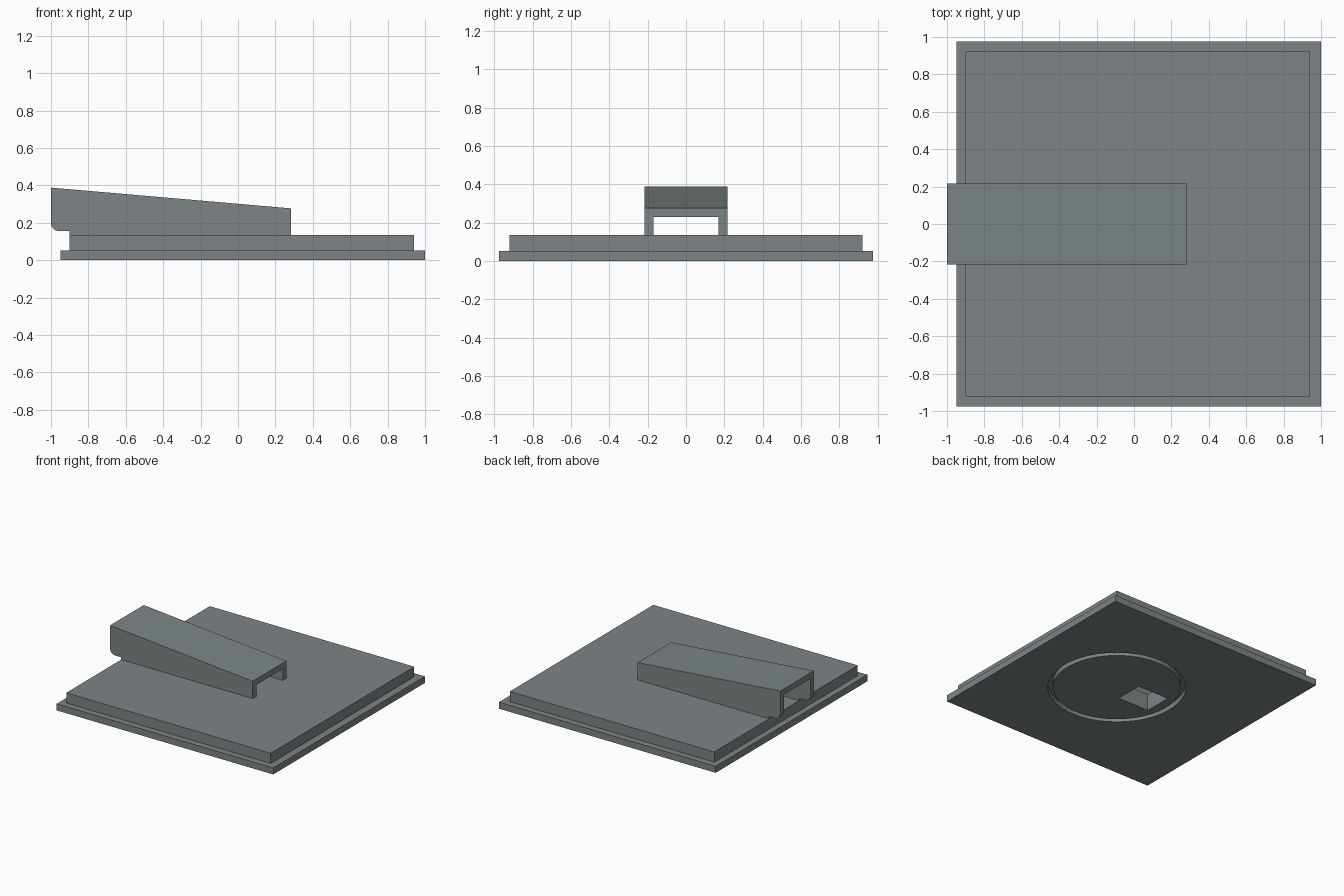
import bpy, bmesh, math

if "Cube" in bpy.data.objects:
    bpy.data.objects.remove(bpy.data.objects["Cube"])

grey = bpy.data.materials.new("slate grey")
grey.diffuse_color = (0.205, 0.235, 0.24, 1)
grey.use_nodes = True
grey.node_tree.nodes["Principled BSDF"].inputs["Base Color"].default_value = grey.diffuse_color


def finish(name, bm):
    bmesh.ops.recalc_face_normals(bm, faces=bm.faces)
    mesh = bpy.data.meshes.new(name)
    bm.to_mesh(mesh)
    bm.free()
    mesh.materials.append(grey)
    ob = bpy.data.objects.new(name, mesh)
    bpy.context.collection.objects.link(ob)
    return ob


def loft(name, rings):
    """Closed solid from a list of matching vertex rings, capped at both ends."""
    bm = bmesh.new()
    loops = [[bm.verts.new(p) for p in ring] for ring in rings]
    n = len(loops[0])
    for a, b in zip(loops, loops[1:]):
        for i in range(n):
            j = (i + 1) % n
            bm.faces.new((a[i], a[j], b[j], b[i]))
    bm.faces.new(loops[0])
    bm.faces.new(loops[-1])
    return finish(name, bm)


def rect(x0, x1, y, z):
    return [(x0, -y, z), (x1, -y, z), (x1, y, z), (x0, y, z)]


def side_profile(name, pts, half_width):
    return loft(name, [[(x, y, z) for x, z in pts] for y in (-half_width, half_width)])


def cut(target, cutter):
    cutter.hide_render = True
    cutter.hide_viewport = True
    mod = target.modifiers.new(cutter.name, 'BOOLEAN')
    mod.operation = 'DIFFERENCE'
    mod.solver = 'EXACT'
    mod.object = cutter


# Stepped base: wide plate with a smaller slab on it
base = loft("stepped_base", [rect(-0.95, 1.0, 0.975, 0), rect(-0.95, 1.0, 0.975, 0.053),
                             rect(-0.90, 0.94, 0.922, 0.053), rect(-0.90, 0.94, 0.922, 0.136)])

# Port through the base into the duct
cut(base, loft("port_cutter", [rect(-0.23, 0.05, 0.115, -0.1), rect(-0.23, 0.05, 0.115, 0.2)]))

# Circular seal groove in the underside
SEG = 64
bm = bmesh.new()
loops = []
for r, z in ((0.515, -0.05), (0.515, 0.045), (0.475, 0.045), (0.475, -0.05)):
    loops.append([bm.verts.new((0.167 + r * math.cos(2 * math.pi * i / SEG),
                                r * math.sin(2 * math.pi * i / SEG), z)) for i in range(SEG)])
for k in range(4):
    a, b = loops[k], loops[(k + 1) % 4]
    for i in range(SEG):
        j = (i + 1) % SEG
        bm.faces.new((a[i], a[j], b[j], b[i]))
cut(base, finish("groove_cutter", bm))

# Sloped duct with a rounded lower lip overhanging the base
R = 0.045
lip = [(-1.0 + R - R * math.cos(t), 0.155 + R - R * math.sin(t))
       for t in [math.pi / 2 * i / 8 for i in range(9)]]
duct = side_profile("duct", [(-1.0, 0.388)] + lip +
                    [(-0.90, 0.155), (-0.90, 0.136), (0.284, 0.136), (0.284, 0.277)], 0.216)

# Tunnel through the duct, parallel to the sloped roof
cut(duct, side_profile("tunnel_cutter", [(-1.1, 0.05), (0.4, 0.05), (0.4, 0.22), (-1.1, 0.35)], 0.17))
